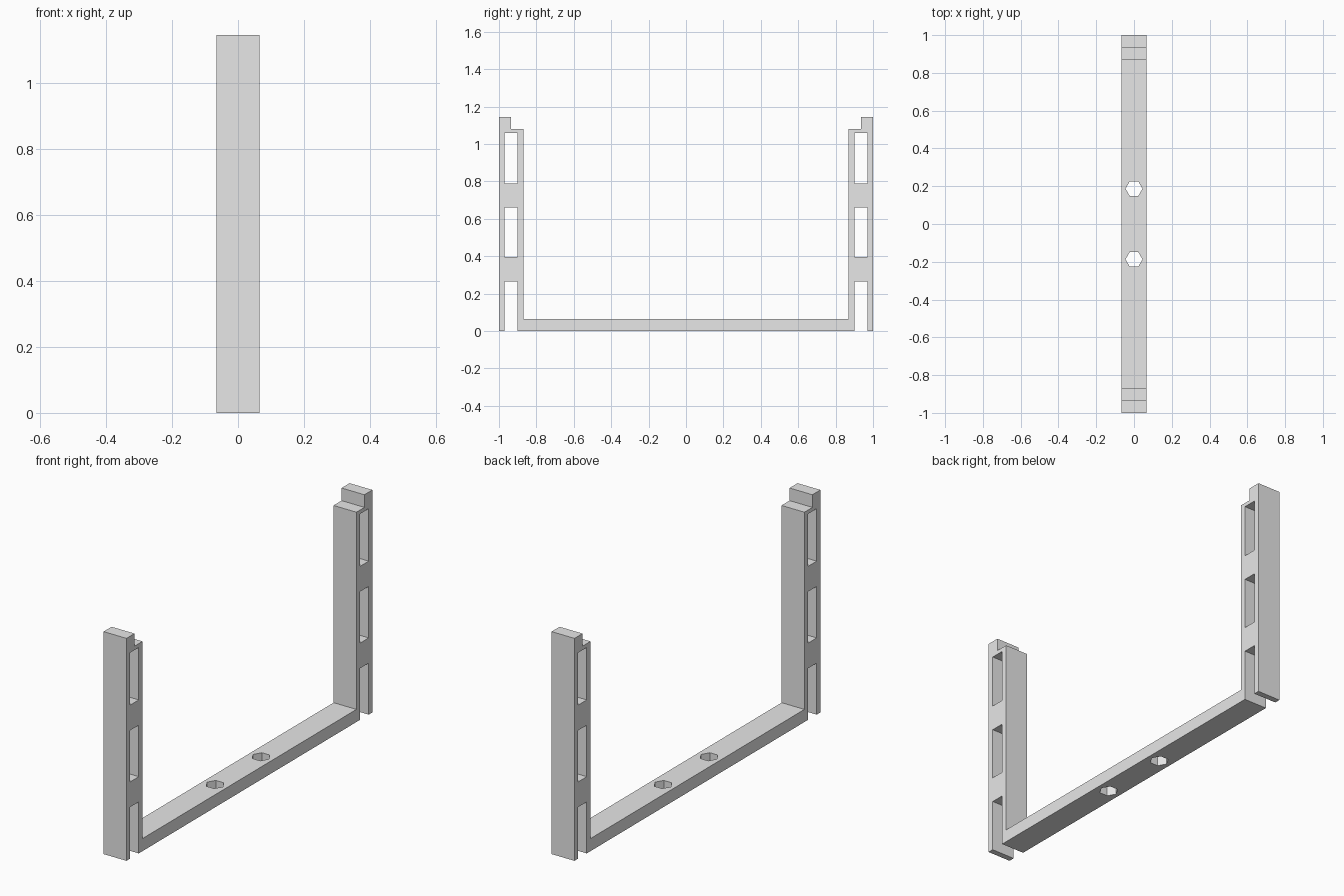
import bpy
import bmesh
import math
from mathutils import Matrix

default = bpy.data.objects.get("Cube")
if default:
    bpy.data.objects.remove(default, do_unlink=True)

HALF_WIDTH = 0.065

grey = bpy.data.materials.new("light_grey")
grey.use_nodes = True
grey.diffuse_color = (0.8, 0.8, 0.8, 1)
grey.node_tree.nodes["Principled BSDF"].inputs["Base Color"].default_value = (0.8, 0.8, 0.8, 1)


def make_object(name, bm):
    bmesh.ops.recalc_face_normals(bm, faces=bm.faces)
    mesh = bpy.data.meshes.new(name)
    bm.to_mesh(mesh)
    bm.free()
    mesh.materials.append(grey)
    obj = bpy.data.objects.new(name, mesh)
    bpy.context.collection.objects.link(obj)
    return obj


# U-shaped bracket: half outline (y, z) from the inner corner to the underside,
# with stepped post top and open bottom slot, then mirrored and extruded
half = [(0.87, 0.065), (0.87, 1.08), (0.935, 1.08), (0.935, 1.145), (1, 1.145),
        (1, 0), (0.97, 0), (0.97, 0.265), (0.9, 0.265), (0.9, 0)]
outline = half + [(-y, z) for y, z in reversed(half)]
bm = bmesh.new()
face = bm.faces.new([bm.verts.new((-HALF_WIDTH, y, z)) for y, z in outline])
extruded = bmesh.ops.extrude_face_region(bm, geom=[face])
moved = [v for v in extruded["geom"] if isinstance(v, bmesh.types.BMVert)]
bmesh.ops.translate(bm, vec=(2 * HALF_WIDTH, 0, 0), verts=moved)
bracket = make_object("bracket_frame", bm)

# Cutter: upper post slots and hexagonal screw holes
bm = bmesh.new()
for side in (-1, 1):
    for low, high in ((0.395, 0.66), (0.79, 1.06)):
        place = Matrix.Translation((0, side * 0.935, (low + high) / 2))
        bmesh.ops.create_cube(bm, size=1, matrix=place @ Matrix.Diagonal((0.4, 0.07, high - low, 1)))
    hole = bmesh.ops.create_cone(bm, cap_ends=True, segments=6, radius1=0.045,
                                 radius2=0.045, depth=0.3)
    # Corners of the hexagon point along x
    bmesh.ops.rotate(bm, verts=hole["verts"], matrix=Matrix.Rotation(math.radians(30), 3, "Z"))
    bmesh.ops.translate(bm, verts=hole["verts"], vec=(0, side * 0.187, 0.03))
cutter = make_object("slot_and_hole_cutter", bm)
cutter.hide_render = True

# Cut the openings, then discard the cutter
cut = bracket.modifiers.new("openings", "BOOLEAN")
cut.operation = "DIFFERENCE"
cut.solver = "EXACT"
cut.object = cutter
bpy.context.view_layer.objects.active = bracket
bracket.select_set(True)
bpy.ops.object.modifier_apply(modifier=cut.name)
bpy.data.objects.remove(cutter, do_unlink=True)
